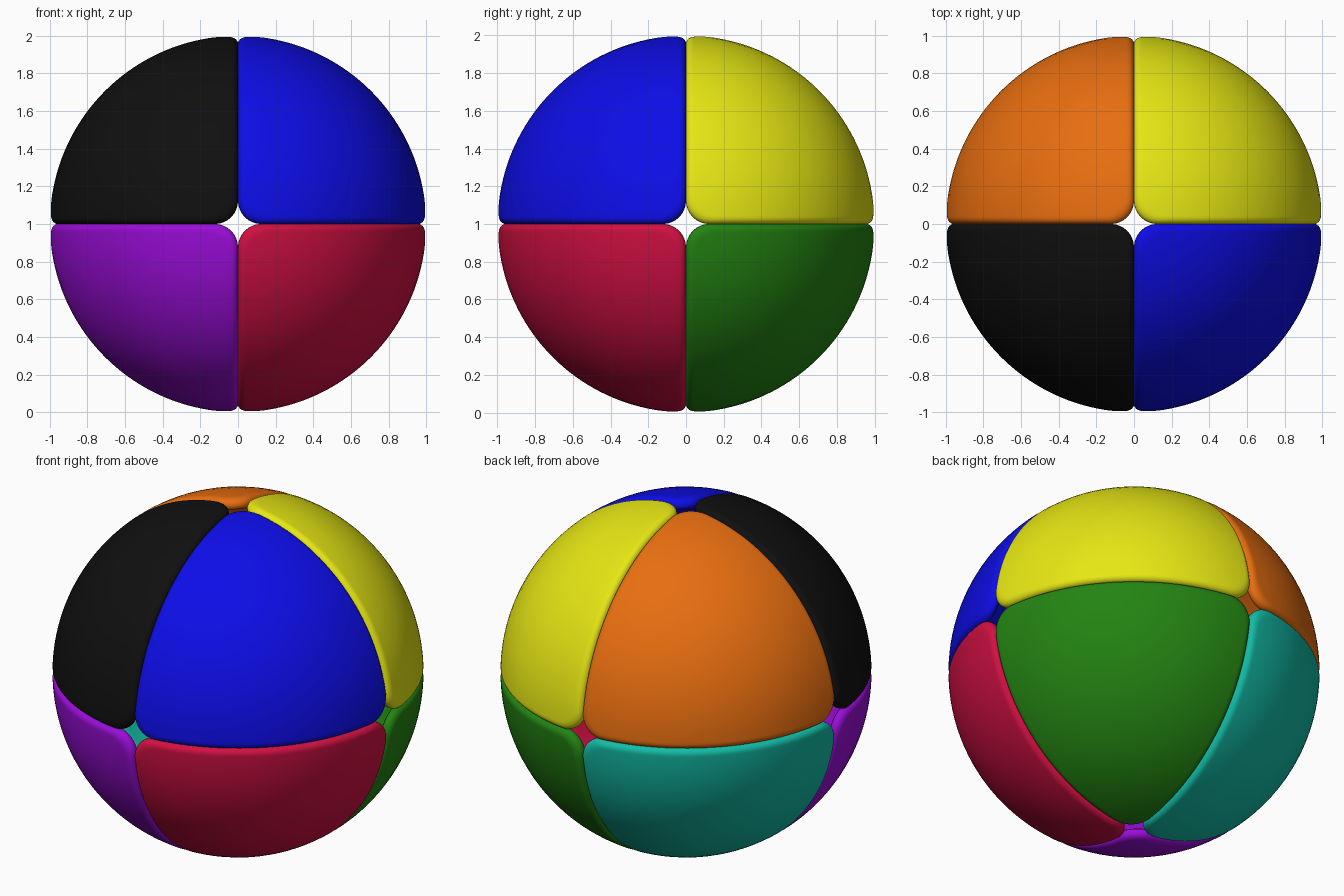
import bpy, bmesh, math
from mathutils import Vector

if "Cube" in bpy.data.objects:
    bpy.data.objects.remove(bpy.data.objects["Cube"])

CORNER = 0.13   # corner rounding that leaves the star-shaped openings
BEVEL = 0.035   # rounded outer rim
THICK = 0.06    # shell thickness
CENTRE = Vector((1, 1, 1)).normalized()


def outline():
    """Rounded spherical triangle covering one octant."""
    pts = []
    lo = math.asin(CORNER)
    for k in range(3):
        # rounded corner at axis k
        for i in range(9):
            a = math.pi / 2 * i / 8
            u, v = CORNER * (1 - math.sin(a)), CORNER * (1 - math.cos(a))
            p = Vector((0, 0, 0))
            p[k], p[(k + 1) % 3], p[(k + 2) % 3] = math.sqrt(1 - u*u - v*v), v, u
            pts.append(p)
        # order the corner so it leads into the edge towards axis k + 1
        corner = pts[-9:]
        corner.sort(key=lambda p: p[(k + 1) % 3] - p[(k + 2) % 3])
        pts[-9:] = corner
        # straight great-circle edge
        for i in range(1, 32):
            t = lo + (math.pi / 2 - 2 * lo) * i / 32
            p = Vector((0, 0, 0))
            p[k], p[(k + 1) % 3] = math.cos(t), math.sin(t)
            pts.append(p)
    return pts


def profile():
    """(inset, radius) pairs from the outer middle, round the rim, to the inner middle."""
    rows = [(0.615 * (1 - i / 14), 1.0) for i in range(1, 14)]
    for i in range(7):
        a = math.pi / 2 * i / 6
        rows.append((BEVEL * (1 - math.sin(a)), 1 - BEVEL * (1 - math.cos(a))))
    rows.append((0.0, 1 - THICK + 0.01))
    rows.append((0.01, 1 - THICK))
    rows += [(0.615 * i / 10, 1 - THICK) for i in range(1, 10)]
    return rows


def shell_panel(name, signs, mat):
    bm = bmesh.new()
    loop = outline()
    rings = []
    for inset, radius in profile():
        f = inset / 0.615
        ring = []
        for p in loop:
            q = p.slerp(CENTRE, f) * radius
            ring.append(bm.verts.new([c * s for c, s in zip(q, signs)]))
        rings.append(ring)
    n = len(loop)
    for a, b in zip(rings, rings[1:]):
        for i in range(n):
            j = (i + 1) % n
            bm.faces.new((a[i], a[j], b[j], b[i]))
    for ring, radius in ((rings[0], 1), (rings[-1], 1 - THICK)):
        mid = bm.verts.new([c * s * radius for c, s in zip(CENTRE, signs)])
        for i in range(n):
            bm.faces.new((ring[i], ring[(i + 1) % n], mid))
    bmesh.ops.recalc_face_normals(bm, faces=bm.faces)
    for face in bm.faces:
        face.smooth = True
    me = bpy.data.meshes.new(name)
    bm.to_mesh(me)
    bm.free()
    me.materials.append(mat)
    ob = bpy.data.objects.new(name, me)
    ob.location.z = 1
    bpy.context.collection.objects.link(ob)


# one coloured panel per octant
panels = [
    ("black", (-1, -1, 1), (0.005, 0.005, 0.005)),
    ("blue", (1, -1, 1), (0.004, 0.004, 0.8)),
    ("purple", (-1, -1, -1), (0.33, 0.004, 0.7)),
    ("crimson", (1, -1, -1), (0.64, 0.005, 0.055)),
    ("yellow", (1, 1, 1), (0.8, 0.8, 0.007)),
    ("green", (1, 1, -1), (0.017, 0.23, 0.006)),
    ("orange", (-1, 1, 1), (0.8, 0.155, 0.005)),
    ("teal", (-1, 1, -1), (0.006, 0.5, 0.38)),
]
for name, signs, rgb in panels:
    mat = bpy.data.materials.new(name)
    mat.diffuse_color = (*rgb, 1)
    mat.use_nodes = True
    mat.node_tree.nodes["Principled BSDF"].inputs["Base Color"].default_value = mat.diffuse_color
    shell_panel(name + "_panel", signs, mat)
